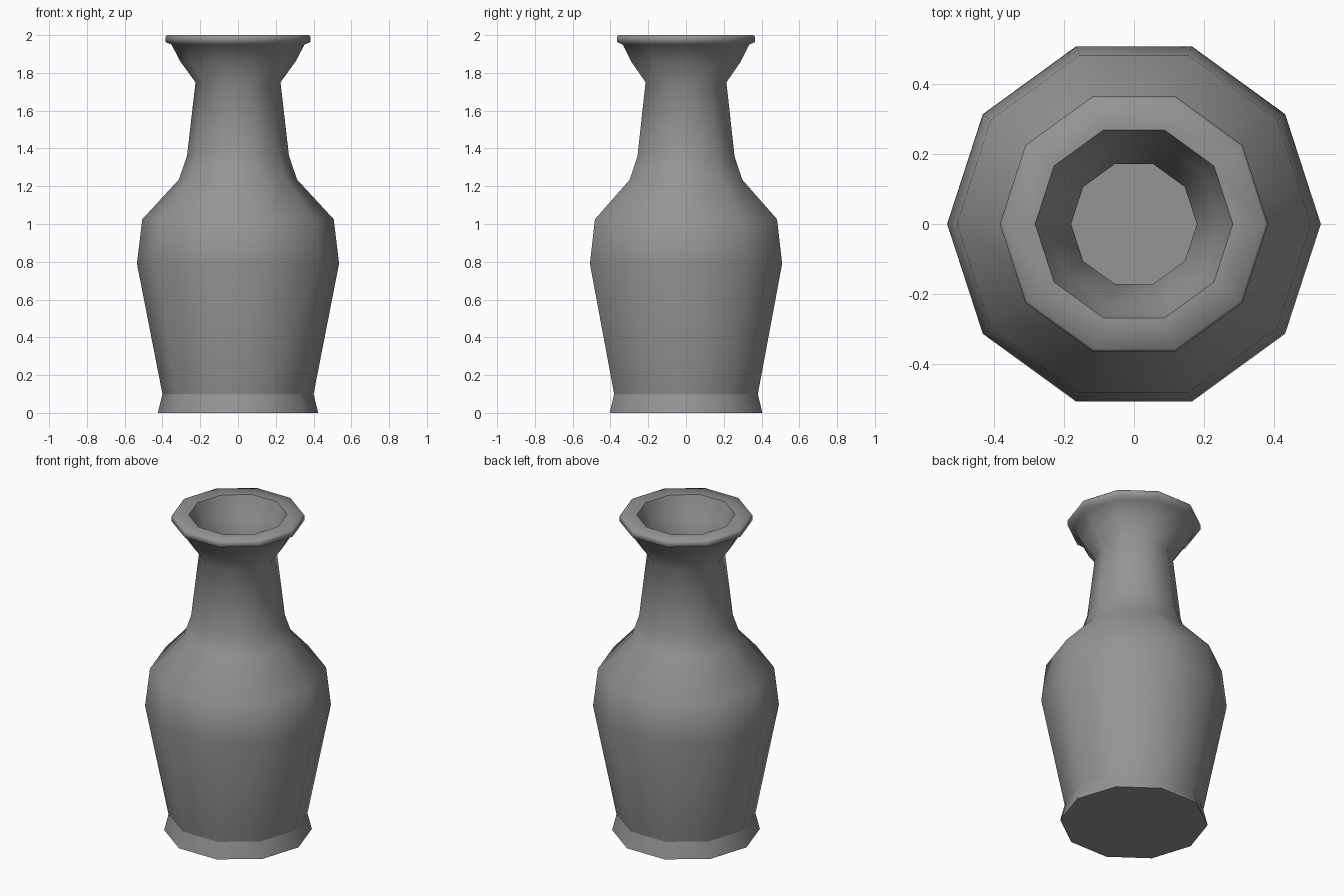
import bpy
import bmesh
from math import cos, sin, tau

cube = bpy.data.objects.get("Cube")
if cube:
    bpy.data.objects.remove(cube, do_unlink=True)

SIDES = 10

grey = bpy.data.materials.new("grey ceramic")
grey.use_nodes = True
colour = (0.3, 0.3, 0.3, 1)
grey.diffuse_color = colour
grey.node_tree.nodes["Principled BSDF"].inputs["Base Color"].default_value = colour


def lathe(name, profile, sharp_rings):
    """Spin (radius, height) points into a shell, capped at both ends."""
    bm = bmesh.new()
    rings = [[bm.verts.new((r * cos(tau * i / SIDES), r * sin(tau * i / SIDES), z))
              for i in range(SIDES)] for r, z in profile]
    for low, high in zip(rings, rings[1:]):
        for i in range(SIDES):
            j = (i + 1) % SIDES
            bm.faces.new((low[i], low[j], high[j], high[i]))
    bm.faces.new(rings[0][::-1])
    bm.faces.new(rings[-1])
    for face in bm.faces:
        face.smooth = True
    # Crisp creases around the chosen rings
    for k in sharp_rings:
        for i in range(SIDES):
            bm.edges.get((rings[k][i], rings[k][(i + 1) % SIDES])).smooth = False
    mesh = bpy.data.meshes.new(name)
    bm.to_mesh(mesh)
    bm.free()
    mesh.materials.append(grey)
    obj = bpy.data.objects.new(name, mesh)
    bpy.context.collection.objects.link(obj)
    return obj


# Outside from foot to lip, then the hollow down to its floor
foot = [(0.425, 0), (0.40, 0.10)]
body = [(0.535, 0.79), (0.507, 1.025), (0.313, 1.235), (0.27, 1.36), (0.225, 1.75)]
lip = [(0.305, 1.86), (0.352, 1.95), (0.384, 1.963), (0.384, 1.99), (0.376, 2.0)]
hollow = [(0.283, 2.0), (0.245, 1.88), (0.18, 1.75), (0.225, 1.36),
          (0.265, 1.22), (0.45, 1.0), (0.48, 0.79), (0.35, 0.12)]
profile = foot + body + lip + hollow
rim_inner = len(foot + body + lip)
lathe("vase", profile, [0, 1, rim_inner, len(profile) - 1])
